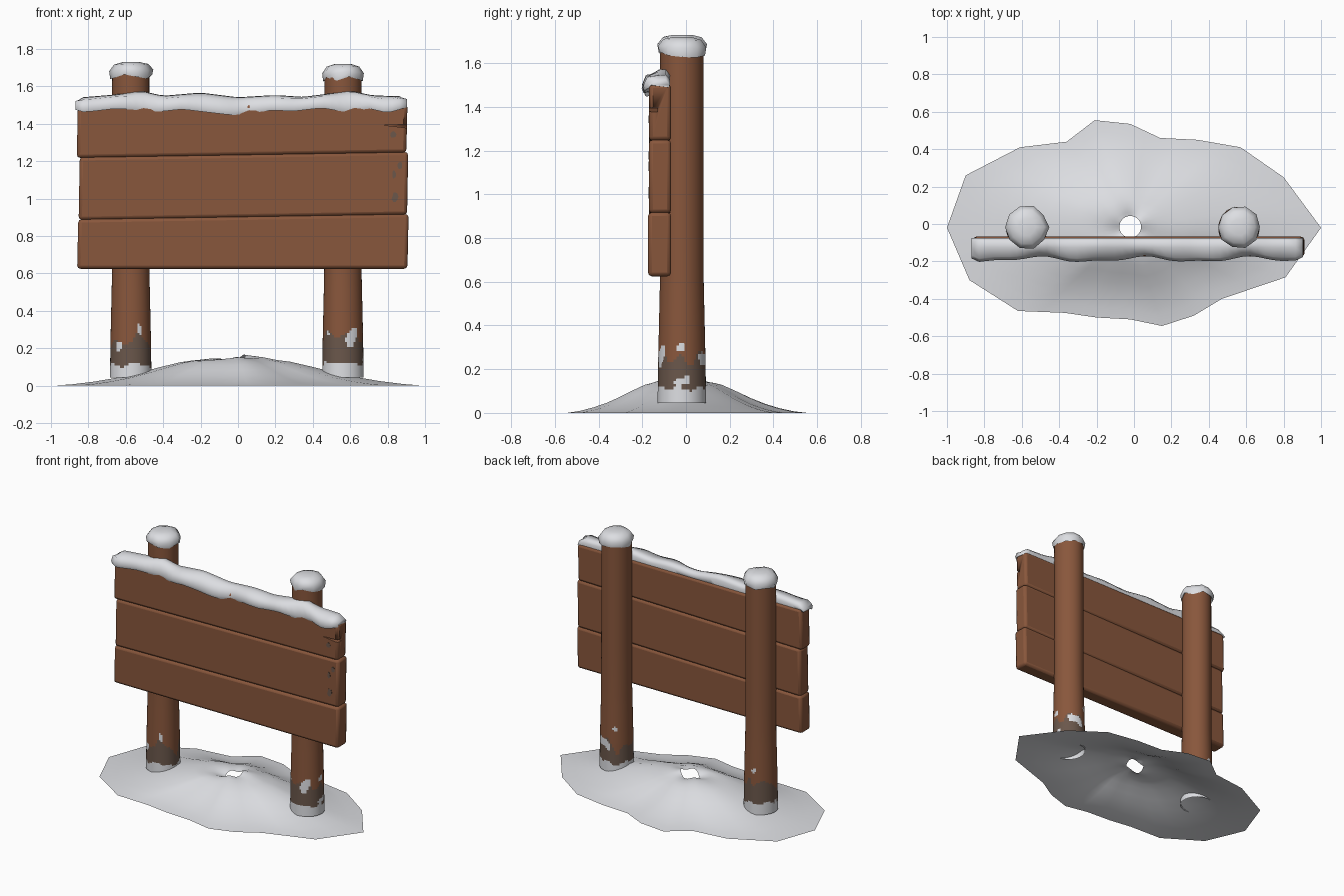
import bpy, bmesh, math, random
from mathutils import Vector, noise

random.seed(4)
if "Cube" in bpy.data.objects:
    bpy.data.objects.remove(bpy.data.objects["Cube"])


def material(name, rgb):
    m = bpy.data.materials.new(name)
    m.use_nodes = True
    m.diffuse_color = (*rgb, 1)
    m.node_tree.nodes["Principled BSDF"].inputs["Base Color"].default_value = (*rgb, 1)
    return m


WOOD = material("brown wood", (0.25, 0.095, 0.045))
WET = material("weathered grey wood", (0.145, 0.095, 0.07))
SNOW = material("snow", (0.72, 0.73, 0.76))


def finish(name, bm, mats, angle=60):
    """Turn a bmesh into a named, smooth-shaded object."""
    mesh = bpy.data.meshes.new(name)
    bm.to_mesh(mesh)
    bm.free()
    obj = bpy.data.objects.new(name, mesh)
    bpy.context.collection.objects.link(obj)
    for m in mats:
        mesh.materials.append(m)
    bpy.ops.object.select_all(action="DESELECT")
    obj.select_set(True)
    bpy.context.view_layer.objects.active = obj
    bpy.ops.object.shade_smooth_by_angle(angle=math.radians(angle))
    return obj


def loft(rings, cap_start=False, cap_end=False):
    """Skin closed rings of points."""
    bm = bmesh.new()
    vs = [[bm.verts.new(p) for p in ring] for ring in rings]
    n = len(vs[0])
    for a, b in zip(vs, vs[1:]):
        for i in range(n):
            j = (i + 1) % n
            bm.faces.new((a[i], a[j], b[j], b[i]))
    if cap_start:
        bm.faces.new(vs[0][::-1])
    if cap_end:
        bm.faces.new(vs[-1])
    bmesh.ops.recalc_face_normals(bm, faces=bm.faces)
    return bm


def interp(points, x):
    """Piecewise-linear lookup."""
    for (x0, y0), (x1, y1) in zip(points, points[1:]):
        if x <= x1:
            return y0 + (y1 - y0) * max(0, (x - x0) / (x1 - x0))
    return points[-1][1]


# Posts: round, flared at the foot, with a ragged snowy and wet base
POST_Y = -0.02
FLARE = [(0.04, 0.111), (0.25, 0.108), (0.6, 0.1), (1.68, 0.099)]


def post(name, cx, seed):
    sides = 56
    levels = [0.045 + 0.0125 * i for i in range(37)] + [0.6, 0.9, 1.2, 1.5, 1.68]
    rings = []
    for z in levels:
        r = interp(FLARE, z)
        ring = []
        for i in range(sides):
            a = math.tau * i / sides
            rr = r * (1 + 0.012 * math.cos(3 * a + seed))
            ring.append((cx + rr * math.cos(a), POST_Y + rr * math.sin(a), z))
        rings.append(ring)
    bm = loft(rings, cap_end=True)
    for f in bm.faces:
        c = f.calc_center_median()
        ragged = noise.noise(Vector((c.x * 13, c.y * 13, seed)))
        blot = noise.noise(Vector((c.x * 14, c.y * 14, c.z * 10 + seed)))
        if c.z < 0.115 + 0.045 * ragged or (c.z < 0.37 and blot > 0.44):
            f.material_index = 2
        elif c.z < 0.25 + 0.13 * ragged + 0.06 * blot:
            f.material_index = 1
    return finish(name, bm, [WOOD, WET, SNOW])


# Snow caps on the posts
def cap(name, cx, top, seed):
    rnd = random.Random(seed)
    sides = 10
    wobble = [(rnd.uniform(0.95, 1.05), rnd.uniform(-0.016, 0.014)) for _ in range(sides)]
    rings = []
    for r, dz, sag in ((0.097, -0.07, 1), (0.109, -0.08, 1), (0.115, -0.045, 0.4),
                       (0.09, -0.012, 0.2), (0.045, 0, 0)):
        ring = []
        for i, (w, s) in enumerate(wobble):
            a = math.tau * i / sides
            ring.append((cx + r * w * math.cos(a), POST_Y + 0.003 + r * w * math.sin(a),
                         top + dz + s * sag))
        rings.append(ring)
    return finish(name, loft(rings, True, True), [SNOW], 75)


for side, x, top, seed in (("right", -0.573, 1.73, 2), ("left", 0.56, 1.72, 7)):
    post(side + "_post", x, seed)
    cap(side + "_post_snow_cap", x, top, seed)


# Planks: slightly slanted boards with softened edges
def plank(name, x0, x1, bottom, top, y0):
    bm = bmesh.new()
    bmesh.ops.create_cube(bm, size=1)
    for v in bm.verts:
        end = 1 if v.co.x > 0 else 0
        up = v.co.z > 0
        v.co = ((x0, x1)[end] + (0.004 if up else -0.002),
                -0.068 if v.co.y > 0 else y0,
                (top if up else bottom)[end])
    obj = finish(name, bm, [WOOD])
    bevel = obj.modifiers.new("soft edges", "BEVEL")
    bevel.width = 0.018
    bevel.segments = 2
    return obj


plank("bottom_plank", -0.858, 0.908, (0.625, 0.625), (0.89, 0.918), -0.174)
plank("middle_plank", -0.85, 0.906, (0.886, 0.914), (1.222, 1.25), -0.17)
top_plank = plank("top_plank", -0.86, 0.902, (1.218, 1.246), (1.505, 1.505), -0.17)

# Split in the end of the top plank
bm = bmesh.new()
outline = [(0.78, 1.393), (0.95, 1.372), (0.95, 1.398)]
front, back = [[bm.verts.new((x, y, z)) for x, z in outline] for y in (-0.25, -0.13)]
bm.faces.new(front)
bm.faces.new(back[::-1])
for i in range(3):
    bm.faces.new((front[i], back[i], back[i - 2], front[i - 2]))
bmesh.ops.recalc_face_normals(bm, faces=bm.faces)
cutter = finish("split_cutter", bm, [WOOD])
cutter.hide_render = True
cutter.hide_viewport = True
cut = top_plank.modifiers.new("split", "BOOLEAN")
cut.operation = "DIFFERENCE"
cut.object = cutter

# Worn patches near the end of the board
for k, (px, pz, w, h) in enumerate(((0.83, 1.345, 0.02, 0.018), (0.865, 1.18, 0.016, 0.02),
                                    (0.835, 1.13, 0.01, 0.025), (0.84, 1.01, 0.018, 0.03))):
    shape = [(math.tau * i / 9, random.uniform(0.7, 1.15)) for i in range(9)]
    rings = [[(px + w * r * math.cos(a), y, pz + h * r * math.sin(a)) for a, r in shape]
             for y in (-0.167, -0.172)]
    finish(f"worn_patch_{k + 1}", loft(rings, True, True), [WET], 30)

# Snow drooping over the top of the board
TOP = [(-0.87, 1.52), (-0.83, 1.545), (-0.65, 1.56), (-0.52, 1.58), (-0.4, 1.553), (-0.2, 1.57),
       (0, 1.545), (0.2, 1.557), (0.35, 1.547), (0.6, 1.58), (0.72, 1.555), (0.88, 1.55), (0.91, 1.52)]
LIP = [(-0.87, 1.475), (-0.82, 1.462), (-0.65, 1.482), (-0.42, 1.465), (-0.3, 1.478), (-0.03, 1.446),
       (0.18, 1.472), (0.3, 1.468), (0.45, 1.485), (0.58, 1.462), (0.7, 1.482), (0.8, 1.458), (0.91, 1.49)]
rings = []
steps = 44
for i in range(steps + 1):
    x = -0.868 + 1.772 * i / steps
    t, l = interp(TOP, x), interp(LIP, x)
    out = -0.19 + 0.012 * math.sin(11 * x + 1) + 0.006 * math.sin(23 * x)
    if i in (0, steps):
        out += 0.02
    rings.append([(x, -0.08, 1.49), (x, -0.074, t - 0.025), (x, -0.092, t - 0.003),
                  (x, -0.125, t - 0.006), (x, out + 0.018, (t + l) / 2 + 0.025),
                  (x, out, l + 0.022), (x, out + 0.008, l), (x, -0.16, l + 0.012)])
finish("board_snow", loft(rings, True, True), [SNOW], 70)

# Snow mound: open sheet rising from a ragged outline to a small central hole
RIM = [(-1, -.02), (-.9, .26), (-.61, .41), (-.36, .44), (-.21, .555), (-.02, .535), (.14, .46),
       (.34, .45), (.57, .41), (.8, .25), (1, -.02), (.81, -.285), (.47, -.4), (.32, -.49),
       (.15, -.545), (-.02, -.51), (-.2, -.5), (-.37, -.475), (-.62, -.465), (-.88, -.3)]
RISE = [(0, 0.142), (0.1, 0.146), (0.25, 0.127), (0.38, 0.098), (0.5, 0.069), (0.62, 0.044),
        (0.75, 0.023), (0.88, 0.008), (1, 0)]
rim = []
for p, q in zip(RIM, RIM[1:] + RIM[:1]):
    rim += [Vector(p), (Vector(p) + Vector(q)) / 2]
hole = Vector((-0.02, -0.015))
rings = []
for s in (0, 0.04, 0.1, 0.18, 0.25, 0.32, 0.38, 0.44, 0.5, 0.56, 0.62, 0.68, 0.75, 0.81, 0.88, 1):
    ring = []
    for p in rim:
        d = p - hole
        inner = hole + d.normalized() * 0.058
        q = inner.lerp(p, s)
        a = math.atan2(d.y, d.x)
        crumple = 0.016 * math.cos(a) + 0.01 * math.sin(3 * a)
        z = interp(RISE, s) + crumple * max(0, 1 - s / 0.15)
        z += 0.008 * s * (1 - s) * math.sin(5 * a + 1)
        ring.append((q.x, q.y, max(z, 0)))
    rings.append(ring)
bm = loft(rings)
if sum(f.normal.z for f in bm.faces) < 0:
    bmesh.ops.reverse_faces(bm, faces=bm.faces)
finish("snow_mound", bm, [SNOW], 80)
